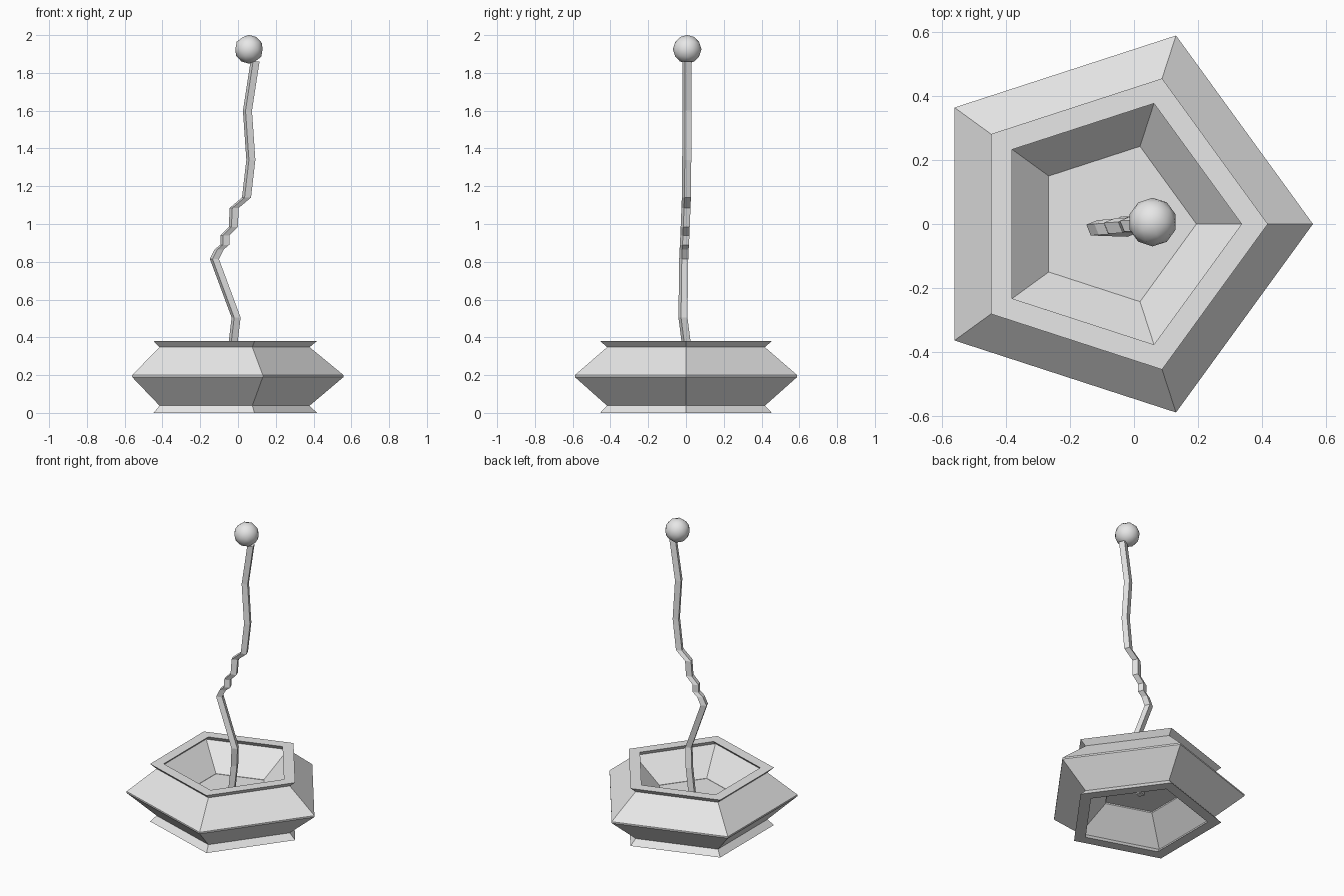
import bpy, bmesh
from math import cos, sin, radians, tau

cube = bpy.data.objects.get("Cube")
if cube:
    bpy.data.objects.remove(cube, do_unlink=True)

grey = bpy.data.materials.new("light_grey")
grey.use_nodes = True
grey.diffuse_color = (0.8, 0.8, 0.8, 1)
grey.node_tree.nodes["Principled BSDF"].inputs["Base Color"].default_value = (0.8, 0.8, 0.8, 1)


def ring(bm, centre, radius, sides, turn=0.0):
    x, y, z = centre
    return [bm.verts.new((x + radius * cos(turn + tau * i / sides),
                          y + radius * sin(turn + tau * i / sides), z))
            for i in range(sides)]


def bridge(bm, a, b):
    n = len(a)
    for i in range(n):
        j = (i + 1) % n
        bm.faces.new((a[i], a[j], b[j], b[i]))


def finish(bm, name):
    bmesh.ops.recalc_face_normals(bm, faces=bm.faces)
    mesh = bpy.data.meshes.new(name)
    bm.to_mesh(mesh)
    bm.free()
    mesh.materials.append(grey)
    obj = bpy.data.objects.new(name, mesh)
    bpy.context.collection.objects.link(obj)
    return obj


# Five-sided pot: a flared profile mirrored about the middle of its wall
POT_X, WALL_R = -0.06, 0.437
half_profile = [(0.041, 0.38), (0.002, 0.348), (0.182, 0.2),
                (0.182, 0.19), (0.002, 0.038), (0.041, 0.0)]
loop = half_profile + [(-d, z) for d, z in reversed(half_profile)]
bm = bmesh.new()
rings = [ring(bm, (POT_X, 0, z), WALL_R + d, 5) for d, z in loop]
for k, r in enumerate(rings):
    bridge(bm, r, rings[(k + 1) % len(rings)])
finish(bm, "pot")

# Flat floor across the narrowest part of the pot
bm = bmesh.new()
bm.faces.new(ring(bm, (POT_X, 0, 0.198), 0.256, 5))
finish(bm, "pot_floor")

# Crooked four-sided stem
path = [(-0.05, 0, 0.17), (-0.025, 0, 0.38), (-0.01, -0.016, 0.505),
        (-0.125, -0.012, 0.815), (-0.1, -0.01, 0.865), (-0.07, -0.008, 0.89),
        (-0.07, -0.006, 0.94), (-0.025, -0.004, 0.985), (-0.02, 0, 1.085),
        (0.045, 0.002, 1.14), (0.068, 0.004, 1.34), (0.05, 0.005, 1.6),
        (0.09, 0.006, 1.86)]
bm = bmesh.new()
rings = [ring(bm, p, 0.026, 4, radians(-23)) for p in path]
for a, b in zip(rings, rings[1:]):
    bridge(bm, a, b)
bm.faces.new(rings[0])
bm.faces.new(rings[-1])
finish(bm, "stem")

# Round bud on the tip
bm = bmesh.new()
bmesh.ops.create_icosphere(bm, subdivisions=2, radius=0.076)
bud = finish(bm, "bud")
bud.location = (0.058, 0.006, 1.925)
for poly in bud.data.polygons:
    poly.use_smooth = True
